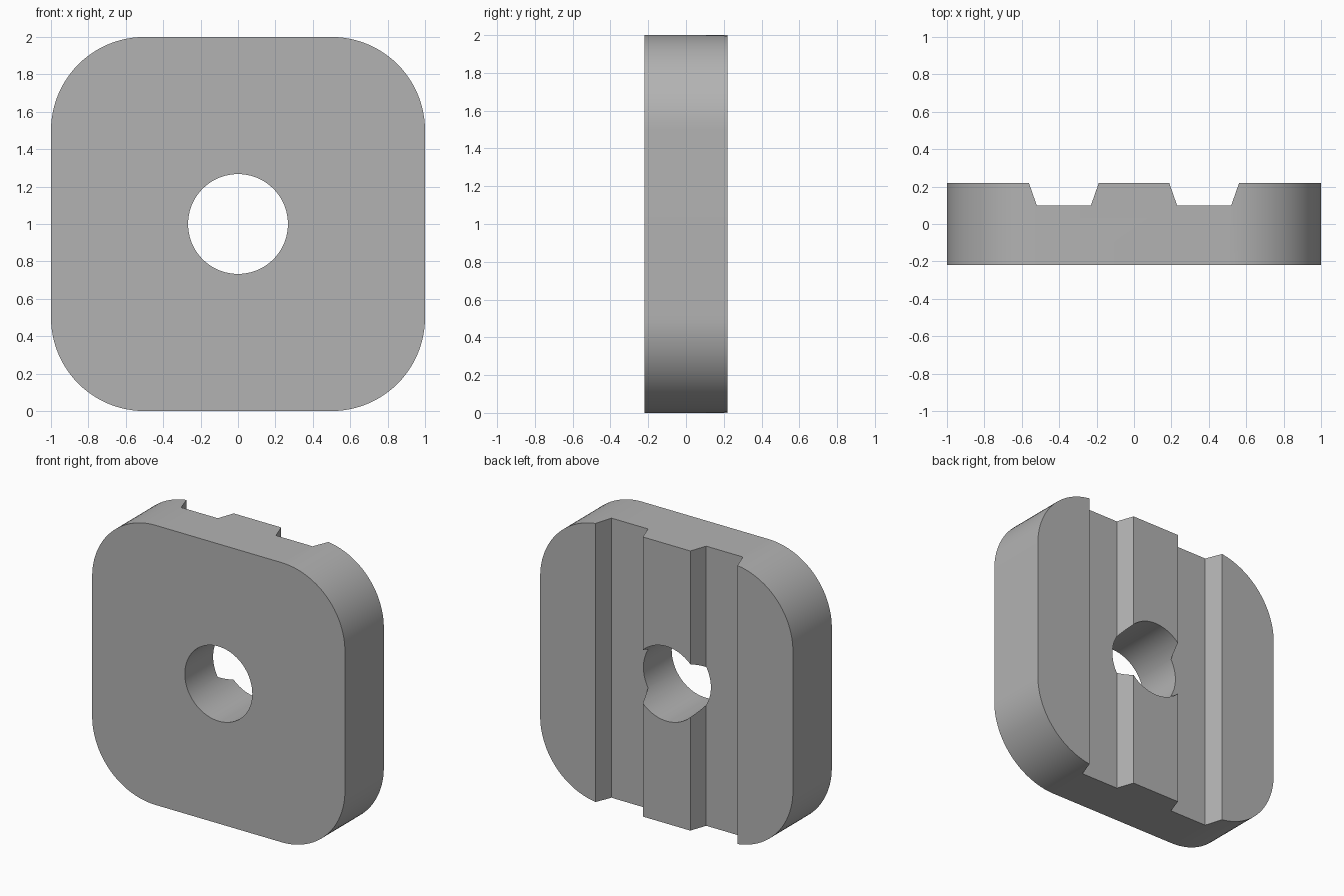
import bpy
import bmesh
from math import cos, sin, pi, radians
from mathutils import Vector

cube = bpy.data.objects.get("Cube")
if cube:
    bpy.data.objects.remove(cube, do_unlink=True)

HALF = 1.0         # half width of the plate
DEPTH = 0.22       # half thickness
CORNER = 0.5       # corner radius
HOLE = 0.267       # hole radius
FLOOR = 0.1        # y of the groove floors

grey = bpy.data.materials.new("plain_grey")
grey.use_nodes = True
colour = (0.45, 0.45, 0.45, 1)
grey.diffuse_color = colour
grey.node_tree.nodes["Principled BSDF"].inputs["Base Color"].default_value = colour


def prism(name, outline, offset):
    """Extrude a closed outline of 3D points along offset."""
    bm = bmesh.new()
    face = bm.faces.new([bm.verts.new(p) for p in outline])
    result = bmesh.ops.extrude_face_region(bm, geom=[face])
    verts = [v for v in result["geom"] if isinstance(v, bmesh.types.BMVert)]
    bmesh.ops.translate(bm, verts=verts, vec=Vector(offset))
    bmesh.ops.recalc_face_normals(bm, faces=bm.faces)
    mesh = bpy.data.meshes.new(name)
    bm.to_mesh(mesh)
    bm.free()
    mesh.materials.append(grey)
    obj = bpy.data.objects.new(name, mesh)
    bpy.context.collection.objects.link(obj)
    return obj


def arc(cx, cz, radius, start, sweep, steps, y):
    angles = [start + sweep * i / steps for i in range(steps + 1)]
    return [(cx + radius * cos(a), y, cz + radius * sin(a)) for a in angles]


# Rounded square plate
inner = HALF - CORNER
outline = []
for i, (sx, sz) in enumerate([(1, 1), (-1, 1), (-1, -1), (1, -1)]):
    outline += arc(sx * inner, HALF + sz * inner, CORNER, i * pi / 2, pi / 2, 24, -DEPTH)
plate = prism("plate", outline, (0, 2 * DEPTH, 0))

# Round through hole
circle = arc(0, HALF, HOLE, 0, 2 * pi, 96, -1)[:-1]
cutters = [prism("hole_cutter", circle, (0, 2, 0))]

# Two tapered grooves down the back, extended past the surface along their slope
centre, floor_half, top_half = 0.375, 0.145, 0.187
reach = 2 * DEPTH - FLOOR
wide = floor_half + (top_half - floor_half) * (reach - FLOOR) / (DEPTH - FLOOR)
for name, side in (("left", 1), ("right", -1)):
    x = side * centre
    section = [(x - floor_half, FLOOR, -1), (x + floor_half, FLOOR, -1),
               (x + wide, reach, -1), (x - wide, reach, -1)]
    cutters.append(prism(name + "_groove_cutter", section, (0, 0, 4)))

# Cut the plate and drop the cutters
bpy.ops.object.select_all(action="DESELECT")
plate.select_set(True)
bpy.context.view_layer.objects.active = plate
for cutter in cutters:
    cutter.hide_render = True
    mod = plate.modifiers.new(cutter.name, "BOOLEAN")
    mod.operation = "DIFFERENCE"
    mod.solver = "EXACT"
    mod.object = cutter
    bpy.ops.object.modifier_apply(modifier=mod.name)
    bpy.data.objects.remove(cutter, do_unlink=True)

bpy.ops.object.shade_smooth_by_angle(angle=radians(30))
